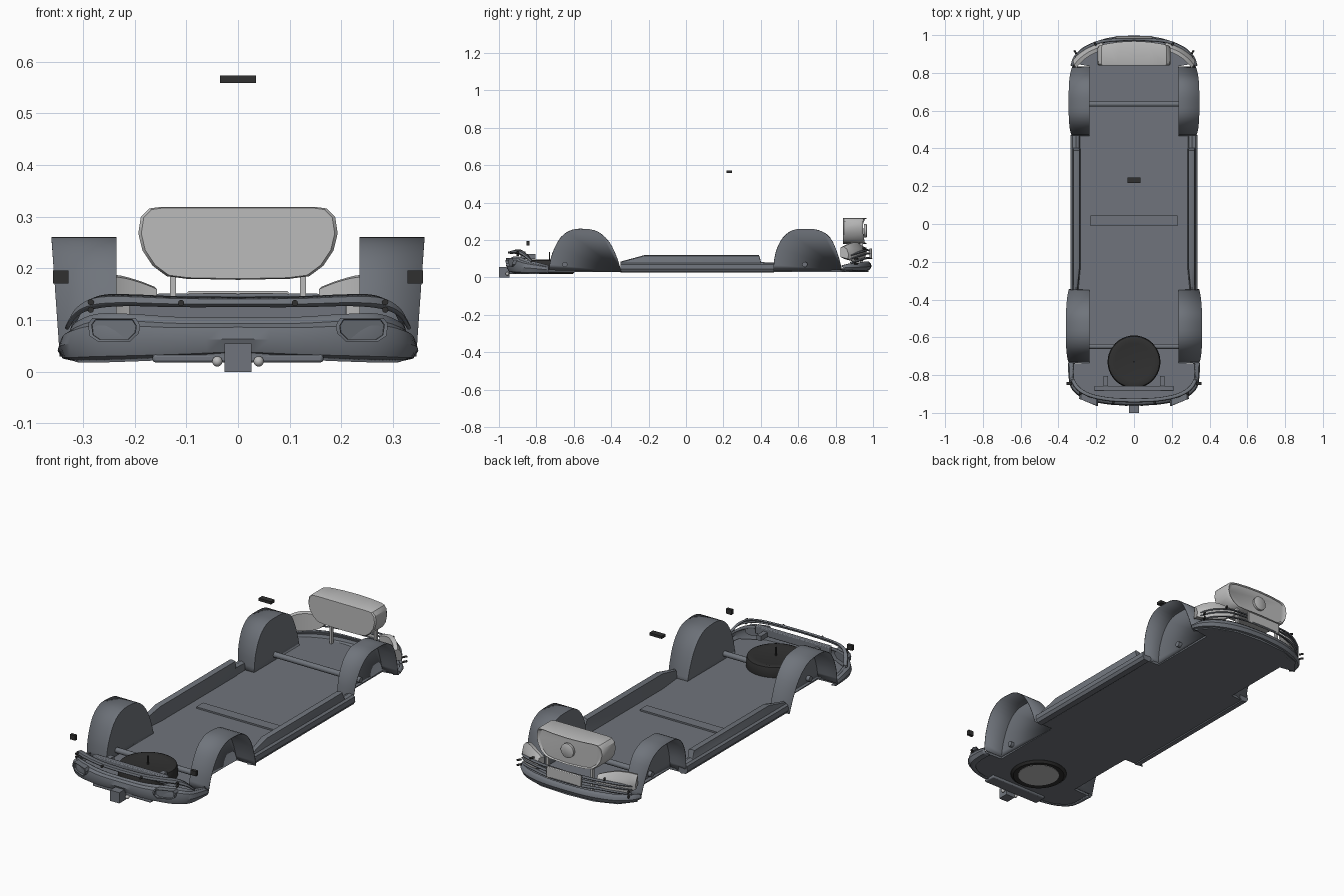
import bpy, bmesh, math
from mathutils import Vector


def mat(name, c):
    m = bpy.data.materials.new(name)
    m.diffuse_color = (*c, 1)
    return m


BODY = mat("body_grey", (0.16, 0.175, 0.2))
DARK = mat("black_rubber", (0.03, 0.03, 0.03))
LIGHT = mat("light_metal", (0.5, 0.5, 0.5))


def make(name, verts, faces, m, thick=0, angle=35):
    me = bpy.data.meshes.new(name)
    me.from_pydata([tuple(v) for v in verts], [], faces)
    bm = bmesh.new()
    bm.from_mesh(me)
    bmesh.ops.recalc_face_normals(bm, faces=bm.faces)
    bm.to_mesh(me)
    bm.free()
    ob = bpy.data.objects.new(name, me)
    bpy.context.collection.objects.link(ob)
    me.materials.append(m)
    if thick:
        s = ob.modifiers.new("thickness", "SOLIDIFY")
        s.thickness = thick
    bpy.context.view_layer.objects.active = ob
    bpy.ops.object.select_all(action='DESELECT')
    ob.select_set(True)
    bpy.ops.object.shade_smooth_by_angle(angle=math.radians(angle))
    return ob


def loft(name, rings, m, closed=True, caps=True, thick=0, angle=35):
    n = len(rings[0])
    verts = [v for r in rings for v in r]
    faces = []
    for i in range(len(rings) - 1):
        for j in range(n if closed else n - 1):
            k = (j + 1) % n
            faces.append((i * n + j, i * n + k, (i + 1) * n + k, (i + 1) * n + j))
    if caps and closed:
        faces += [tuple(range(n)), tuple(range((len(rings) - 1) * n, len(rings) * n))]
    return make(name, verts, faces, m, thick, angle)


def box(name, x, y, z, m, bevel=0):
    ring = lambda zz: [(x[0], y[0], zz), (x[1], y[0], zz), (x[1], y[1], zz), (x[0], y[1], zz)]
    ob = loft(name, [ring(z[0]), ring(z[1])], m)
    if bevel:
        b = ob.modifiers.new("bevel", "BEVEL")
        b.width, b.segments = bevel, 2
    return ob


def turned(name, prof, center, axis, m, n=40):
    # profile of (radius, height) turned around an axis
    q = Vector((0, 0, 1)).rotation_difference(Vector(axis))
    rings = [[q @ Vector((r * math.cos(a), r * math.sin(a), h)) + Vector(center)
              for a in [2 * math.pi * i / n for i in range(n)]] for r, h in prof]
    return loft(name, rings, m)


def spline(pts, sub=4):
    # Catmull-Rom smoothing of control points
    p = [Vector(v) for v in pts]
    p = [2 * p[0] - p[1]] + p + [2 * p[-1] - p[-2]]
    out = []
    for i in range(1, len(p) - 2):
        a, b, c, d = p[i - 1:i + 3]
        for s in range(sub):
            t = s / sub
            out.append(0.5 * (2 * b + (c - a) * t + (2 * a - 5 * b + 4 * c - d) * t * t
                              + (3 * b - a - 3 * c + d) * t ** 3))
    return out + [p[-2]]


def band(name, half, prof, m, thick=0.006):
    # strip following half path (x, y, z_low, z_high), mirrored; prof = (height fraction, inset)
    s = spline(half)
    full = [Vector((-v[0], *v[1:])) for v in reversed(s[1:])] + s
    rings = []
    for v in full:
        out = Vector((v[0] * 0.6, v[1] - math.copysign(0.72, v[1]))).normalized()
        rings.append([(v[0] - out.x * d, v[1] - out.y * d, v[2] + (v[3] - v[2]) * t)
                      for t, d in prof])
    return loft(name, rings, m, closed=False, thick=thick)


# floor pan with rounded ends
half = [(0, -0.95), (0.2, -0.93), (0.31, -0.87), (0.33, -0.74), (0.235, -0.735), (0.235, -0.35),
        (0.325, -0.345), (0.325, 0.465), (0.235, 0.47), (0.235, 0.835), (0.32, 0.85),
        (0.26, 0.925), (0.15, 0.965), (0, 0.975)]
out = half + [(-x, y) for x, y in reversed(half[1:-1])]
floor = loft("floor_pan", [[(x, y, z) for x, y in out] for z in (0.03, 0.042)], BODY)
# hole for the spare wheel
bpy.ops.mesh.primitive_cylinder_add(vertices=40, radius=0.138, depth=0.3, location=(0, -0.73, 0.04))
cut = bpy.context.object
cut.name = "wheel_well_cutter"
cut.hide_render = True
cut.hide_viewport = True
bo = floor.modifiers.new("well", "BOOLEAN")
bo.operation, bo.object = "DIFFERENCE", cut

# cross member and axles
box("seat_cross_member", (-0.23, 0.23), (-0.01, 0.045), (0.04, 0.05), BODY)
for nm, y in (("front_axle", 0.635), ("rear_axle", -0.648)):
    turned(nm, [(0.014, -0.255), (0.014, 0.255)], (0, y, 0.07), (1, 0, 0), BODY, 20)

# wheel arch liners and sills
rear = [(-0.735, 0.04), (-0.715, 0.13), (-0.67, 0.215), (-0.61, 0.255), (-0.54, 0.26),
        (-0.47, 0.245), (-0.41, 0.19), (-0.37, 0.11), (-0.345, 0.03)]
front = [(0.465, 0.035), (0.478, 0.13), (0.515, 0.21), (0.57, 0.253), (0.64, 0.26),
         (0.71, 0.253), (0.77, 0.215), (0.81, 0.13), (0.835, 0.04)]
for side, s in (("left", -1), ("right", 1)):
    for nm, pr, lo, hi in (("rear", rear, 0.345, 0.361), ("front", front, 0.325, 0.346)):
        p = spline(pr, 3)
        n = len(p)
        vs = [(s * 0.235, y, z) for y, z in p]
        vs += [(s * (lo + (hi - lo) * (z - 0.03) / 0.23), y, z) for y, z in p]
        fs = [tuple(range(n))] + [(i, i + 1, n + i + 1, n + i) for i in range(n - 1)]
        make(f"{side}_{nm}_wheel_arch", vs, fs, BODY, 0.003)
    rings = []
    for y, top, w in ((-0.35, 0.085, 0.295), (-0.22, 0.12, 0.282), (0.39, 0.12, 0.282),
                      (0.402, 0.082, 0.285), (0.47, 0.08, 0.285)):
        sec = [(w, 0.04), (w + 0.006, top - 0.005), (0.308, top), (0.319, top - 0.004),
               (0.325, 0.078), (0.335, 0.07), (0.337, 0.045), (0.328, 0.03), (0.3, 0.026)]
        rings.append([(s * x, y, z) for x, z in sec])
    loft(f"{side}_sill", rings, BODY)

# spare wheel
turned("spare_tyre", [(0.1, 0.024), (0.125, 0.02), (0.137, 0.03), (0.14, 0.045), (0.14, 0.075),
                      (0.135, 0.092), (0.122, 0.097), (0.1, 0.092)], (0, -0.73, 0), (0, 0, 1), DARK)
turned("spare_wheel_disc", [(0.1, 0.022), (0.1, 0.091)], (0, -0.73, 0), (0, 0, 1), LIGHT)
turned("spare_wheel_bolt", [(0.004, 0.08), (0.004, 0.135)], (0, -0.73, 0), (0, 0, 1), DARK, 10)

# bumper at the -y end: lower shell, upper rail, beam
shell = [(0, 0.035), (0.12, 0.01), (0.45, 0), (0.75, 0.006), (0.85, 0.02), (1, 0.024)]
band("rear_bumper_shell", [(0, -0.962, 0.03, 0.105), (0.12, -0.957, 0.024, 0.106),
                           (0.22, -0.94, 0.02, 0.112), (0.29, -0.912, 0.018, 0.112),
                           (0.335, -0.865, 0.018, 0.095), (0.347, -0.8, 0.02, 0.08),
                           (0.349, -0.735, 0.02, 0.065)], shell, BODY)
band("rear_bumper_rail", [(0, -0.945, 0.125, 0.145), (0.12, -0.94, 0.125, 0.146),
                          (0.22, -0.922, 0.127, 0.15), (0.28, -0.896, 0.122, 0.148),
                          (0.315, -0.865, 0.108, 0.128), (0.335, -0.83, 0.08, 0.095)],
     [(0, 0.006), (0.3, 0), (0.8, 0.003), (1, 0.02)], BODY)
box("rear_bumper_beam", (-0.21, 0.21), (-0.885, -0.858), (0.1, 0.14), BODY, 0.004)
box("lower_valance", (-0.165, 0.165), (-0.945, -0.88), (0.018, 0.034), BODY, 0.005)
for s in (-1, 1):
    box("beam_bracket", (s * 0.15 - 0.012, s * 0.15 + 0.012), (-0.86, -0.805), (0.1, 0.125), BODY)
    box("side_marker", (s * 0.343 - 0.015, s * 0.343 + 0.015), (-0.852, -0.836), (0.171, 0.196), DARK)
    # exhaust trim
    oval = [(-0.048, 0.09), (-0.04, 0.103), (0.04, 0.103), (0.048, 0.092), (0.045, 0.07),
            (0.03, 0.06), (-0.03, 0.06), (-0.046, 0.075)]
    loft("exhaust_trim", [[(s * (0.24 + x * k), y + x * 0.4, 0.082 + (z - 0.082) * k) for x, z in oval]
                          for y, k in ((-0.91, 1), (-0.945, 1.05), (-0.945, 0.9), (-0.93, 0.88))], BODY)
    for x, y, z in ((0.285, -0.9, 0.12), (0.285, -0.9, 0.135), (0.11, -0.945, 0.133)):
        turned("parking_sensor", [(0.006, -0.008), (0.006, 0.006)], (s * x, y, z), (0, -1, 0), DARK, 12)
    bpy.ops.mesh.primitive_uv_sphere_add(segments=16, ring_count=8, radius=0.01,
                                         location=(s * 0.04, -0.955, 0.02))
    bpy.context.object.name = "tow_eye"
    bpy.context.object.data.materials.append(LIGHT)
    bpy.ops.object.shade_smooth()
box("tow_hitch", (-0.026, 0.026), (-1.0, -0.945), (0, 0.055), BODY)

# bumper at the +y end
band("front_bumper_shell", [(0, 0.992, 0.035, 0.085), (0.1, 0.987, 0.033, 0.085),
                            (0.19, 0.97, 0.03, 0.085), (0.27, 0.935, 0.03, 0.08),
                            (0.32, 0.885, 0.033, 0.075), (0.336, 0.84, 0.038, 0.065)],
     [(0, 0.035), (0.15, 0.008), (0.5, 0), (0.8, 0.004), (1, 0.015)], BODY)
for i, z in enumerate((0.098, 0.122, 0.14)):
    band(f"front_grille_bar_{i}", [(0, 0.998 - i * 0.005, z, z + 0.011), (0.1, 0.992 - i * 0.005, z, z + 0.011),
                                   (0.19, 0.97, z, z + 0.01), (0.27, 0.93, z - 0.012, z),
                                   (0.315, 0.885, z - 0.025, z - 0.015)],
         [(0, 0.004), (0.5, 0), (1, 0.014)], BODY)
box("number_plate", (-0.098, 0.098), (0.982, 0.994), (0.1, 0.156), LIGHT, 0.003)


# radiator grille block, rounded trapezoid tapering to the front
def grille_ring(y, k, bow):
    pts = [(0, 0.178), (0.1, 0.18), (0.138, 0.185), (0.165, 0.205), (0.185, 0.235), (0.193, 0.268),
           (0.188, 0.3), (0.172, 0.316), (0.15, 0.319), (0.08, 0.319), (0, 0.319)]
    pts += [(-x, z) for x, z in reversed(pts[1:-1])]
    return [(x * k, y - bow * (x / 0.19) ** 2, 0.25 + (z - 0.25) * k) for x, z in pts]


loft("grille_block", [grille_ring(0.84, 0.97, 0), grille_ring(0.846, 1, 0),
                      grille_ring(0.955, 1, 0.022), grille_ring(0.968, 0.96, 0.022),
                      grille_ring(0.96, 0.9, 0.02)], LIGHT)
turned("grille_badge_blank", [(0.036, 0), (0.036, 0.012), (0.033, 0.014)], (0, 0.953, 0.25), (0, 1, 0), LIGHT)

# grille posts, headlamps, sensors
for s in (-1, 1):
    box("grille_post", (s * 0.126 - 0.006, s * 0.126 + 0.006), (0.93, 0.945), (0.04, 0.2), LIGHT)
    lamp = [(0.165, 0.962, 0.12, 0.165), (0.2, 0.952, 0.095, 0.178), (0.245, 0.932, 0.085, 0.188),
            (0.29, 0.9, 0.085, 0.182), (0.322, 0.865, 0.1, 0.165)]
    rings = []
    for x, y, lo, hi in spline(lamp, 3):
        m = (lo + hi) / 2
        rings.append([(s * x, y, lo), (s * x, y + 0.005, m - 0.01), (s * x, y - 0.006, m + 0.02),
                      (s * x * 0.985, y - 0.022, hi), (s * x * 0.95, y - 0.04, hi - 0.005),
                      (s * x * 0.95, y - 0.04, lo + 0.01)])
    loft("headlamp", rings, LIGHT)
    for x, y, z in ((0.305, 0.9, 0.075), (0.305, 0.9, 0.1), (0.2, 0.945, 0.155)):
        turned("front_sensor", [(0.005, 0), (0.005, 0.022)], (s * x, y, z), (s * 0.5, 0.86, 0), DARK, 12)

# interior mirror
box("interior_mirror", (-0.035, 0.035), (0.217, 0.247), (0.559, 0.573), DARK)
